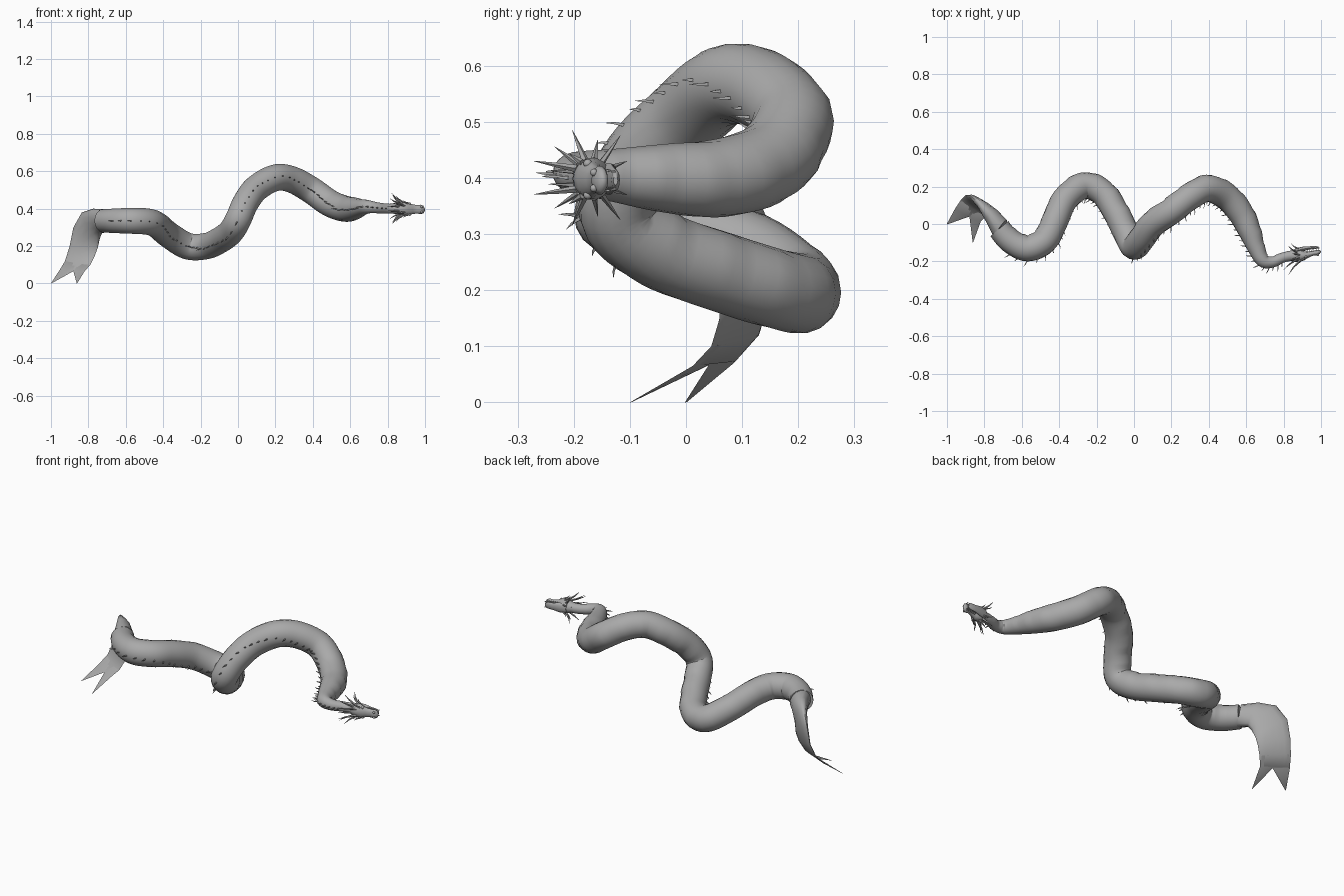
import bpy, bmesh, math
from mathutils import Vector

cube = bpy.data.objects.get("Cube")
if cube:
    bpy.data.objects.remove(cube, do_unlink=True)

skin = bpy.data.materials.new("grey_skin")
skin.use_nodes = True
GREY = (0.4, 0.4, 0.4, 1)
skin.diffuse_color = GREY
skin.node_tree.nodes["Principled BSDF"].inputs["Base Color"].default_value = GREY


def finish(bm, name, angle=40):
    bmesh.ops.recalc_face_normals(bm, faces=bm.faces)
    mesh = bpy.data.meshes.new(name)
    bm.to_mesh(mesh)
    bm.free()
    mesh.materials.append(skin)
    ob = bpy.data.objects.new(name, mesh)
    bpy.context.collection.objects.link(ob)
    bpy.ops.object.select_all(action="DESELECT")
    ob.select_set(True)
    bpy.context.view_layer.objects.active = ob
    bpy.ops.object.shade_smooth_by_angle(angle=math.radians(angle))
    return ob


def loft(bm, sections, sides=14, shape=None):
    """Skin elliptical sections given as (centre, half axis u, half axis v)."""
    rings = []
    for i, (c, u, v) in enumerate(sections):
        ring = []
        for k in range(sides):
            a = math.tau * k / sides
            m = shape(i, a) if shape else 1
            ring.append(bm.verts.new(c + (u * math.cos(a) + v * math.sin(a)) * m))
        rings.append(ring)
    for r, q in zip(rings, rings[1:]):
        for k in range(sides):
            n = (k + 1) % sides
            bm.faces.new((r[k], r[n], q[n], q[k]))
    bm.faces.new(rings[0])
    bm.faces.new(rings[-1])


def spike(bm, base, tip, radius, bend=Vector((0, 0, 0)), sides=5):
    """Thin tapered spike with an optional bend in the middle."""
    d = (tip - base).normalized()
    u = d.orthogonal().normalized()
    v = d.cross(u)
    mid = base.lerp(tip, 0.5) + bend
    loft(bm, [(p, u * r, v * r) for p, r in
              ((base, radius), (mid, radius * 0.6), (tip, radius * 0.05))], sides)


# Body path: x, y, z, radius from the neck to the tail root
PATH = [Vector(p) for p in (
    (.86, -.167, .40, .028), (.80, -.178, .40, .027), (.74, -.203, .405, .030),
    (.69, -.195, .41, .037), (.655, -.13, .405, .047), (.62, -.04, .40, .061),
    (.57, .06, .40, .07), (.49, .15, .43, .073), (.39, .19, .50, .073),
    (.29, .14, .555, .072), (.20, .07, .565, .072), (.10, 0, .51, .072),
    (.04, -.08, .43, .071), (0, -.12, .34, .071), (-.04, -.05, .275, .071),
    (-.10, .07, .23, .071), (-.17, .17, .20, .071), (-.27, .205, .20, .072),
    (-.37, .13, .26, .071), (-.43, 0, .31, .071), (-.48, -.09, .33, .071),
    (-.57, -.13, .335, .07), (-.66, -.09, .335, .066), (-.72, -.025, .335, .062))]
STEPS = 6


def spline(pts, steps):
    out = []
    for i in range(len(pts) - 1):
        a, b, c, d = (pts[max(0, min(len(pts) - 1, i + j))] for j in (-1, 0, 1, 2))
        for s in range(steps):
            t = s / steps
            out.append(b + (c - a) * (t / 2) + (a * 2 - b * 5 + c * 4 - d) * (t * t / 2)
                       + (b * 3 - a - c * 3 + d) * (t ** 3 / 2))
    return out + [pts[-1]]


points = spline(PATH, STEPS)
frames = []
for i, p in enumerate(points):
    t = (points[min(i + 1, len(points) - 1)] - points[max(i - 1, 0)]).to_3d().normalized()
    back = Vector((0, -1, 0))
    back = (back - t * back.dot(t)).normalized()
    frames.append((p.to_3d(), t, back, t.cross(back), p.w))


def belly_scutes(i, a):
    # Overlapping belly plates on the side away from the spines
    return 1 + max(0, -math.cos(a) - 0.5) * 0.13 * ((i % 5) / 4 - 0.6)


bm = bmesh.new()
loft(bm, [(c, back * r, side * r) for c, t, back, side, r in frames], 18, belly_scutes)
finish(bm, "body", 50)

# Row of spines along the back, leaning towards the tail
bm = bmesh.new()
for n, (c, t, back, side, r) in enumerate(frames[8:-8:2]):
    base = c + back * r * 0.93
    size = 0.02 + 0.012 * (n % 2)
    spike(bm, base, base + back * size + t * size * 0.6, 0.0045, back * 0.004, 4)
finish(bm, "back_spines")


# Tail fin: sections between a front edge and a rear edge, with a thickness
def fin_sections(edges, root=None):
    mids = [(Vector(a) + Vector(b)) / 2 for a, b, t in edges]
    out = []
    for i, (a, b, thick) in enumerate(edges):
        u = (Vector(b) - Vector(a)) / 2
        v = Vector((0.55, 0.83, 0.1))
        v = (v - u * v.dot(u) / u.length_squared).normalized()
        out.append((mids[i], u, v * thick))
    return out


EDGE_A, EDGE_B, NOTCH = (-.79, .045, .10), (-.925, .13, .12), (-.875, .055, .068)
bm = bmesh.new()
loft(bm, fin_sections([
    ((-.705, -.035, .273), (-.72, -.02, .397), .06),
    ((-.735, .015, .268), (-.775, .055, .40), .046),
    ((-.742, .04, .235), (-.835, .12, .38), .03),
    ((-.75, .06, .19), (-.88, .155, .30), .02),
    ((-.765, .06, .15), (-.90, .155, .20), .013),
    (EDGE_A, EDGE_B, .008), ((-.82, .012, .065), (-.95, .088, .073), .005)]), 14)
finish(bm, "tail_fin", 60)
bm = bmesh.new()
loft(bm, fin_sections([((-.79, .045, .10), (-.865, .088, .108), .007),
                       ((-.82, .012, .065), (-.88, .04, .066), .005),
                       ((-.861, -.10, 0), (-.862, -.096, .001), .001)]), 8)
loft(bm, fin_sections([((-.85, .08, .108), EDGE_B, .007),
                       ((-.88, .04, .066), (-.955, .085, .07), .005),
                       ((-.998, -.002, 0), (-1, .002, .001), .001)]), 8)
finish(bm, "tail_lobes", 60)


# Head: lies on its side, so its own up points to -y
def head(s, side, up):
    return Vector((0.84 + s, -0.17 + 0.14 * s - up, 0.40 + side - 0.03 * s))


def head_sections(rows):
    return [(head(s, 0, (hi + lo) / 2), Vector((0, -(hi - lo) / 2, 0)), Vector((0, 0, w)))
            for s, w, hi, lo in rows]


bm = bmesh.new()
loft(bm, head_sections([(-.005, .026, .027, -.028), (.025, .034, .036, -.034),
                        (.05, .038, .038, -.03), (.07, .036, .034, -.014), (.095, .026, .022, -.01),
                        (.12, .023, .015, -.01), (.138, .026, .018, -.012), (.152, .02, .012, -.01),
                        (.159, .006, .004, -.004)]), 14)
finish(bm, "upper_head", 60)
bm = bmesh.new()
loft(bm, head_sections([(.02, .028, -.008, -.036), (.06, .028, -.015, -.04),
                        (.10, .02, -.02, -.037), (.13, .019, -.019, -.034),
                        (.146, .008, -.02, -.028)]), 12)
finish(bm, "lower_jaw", 60)

# Eyes, nostrils, brows, teeth and horns, mirrored across the head
bumps, teeth, horns = bmesh.new(), bmesh.new(), bmesh.new()
HORNS = [((.04, .03, .015), (-.02, .085, .03), .007),
         ((.05, .018, .03), (-.015, .03, .10), .007),
         ((.03, .028, -.015), (-.015, .075, -.055), .006),
         ((.045, .034, 0), (.005, .068, -.012), .006),
         ((.02, .012, .03), (-.04, .012, .07), .005),
         ((.03, .025, .025), (-.03, .055, .06), .006),
         ((.07, .03, .025), (.045, .045, .045), .006),
         ((.04, .02, -.03), (.0, .03, -.065), .005)]
for sign in (1, -1):
    for s, w, up, r in ((.078, .028, .016, .008), (.142, .014, .014, .007)):
        ball = bmesh.ops.create_icosphere(bumps, subdivisions=2, radius=r)
        bmesh.ops.translate(bumps, verts=ball["verts"], vec=head(s, sign * w, up))
    for base, tip, r in HORNS:
        spike(horns, head(base[0], sign * base[1], base[2]),
              head(tip[0], sign * tip[1], tip[2]), r, Vector((-.006, 0, 0)))
    for k in range(6):
        s = 0.085 + 0.012 * k
        spike(teeth, head(s, sign * .018, -.007), head(s, sign * .018, -.02), .003, sides=4)
        spike(teeth, head(s + .004, sign * .015, -.024), head(s + .004, sign * .016, -.012), .003, sides=4)
finish(bumps, "eyes_and_nostrils", 60)
finish(teeth, "teeth")
finish(horns, "horns")
